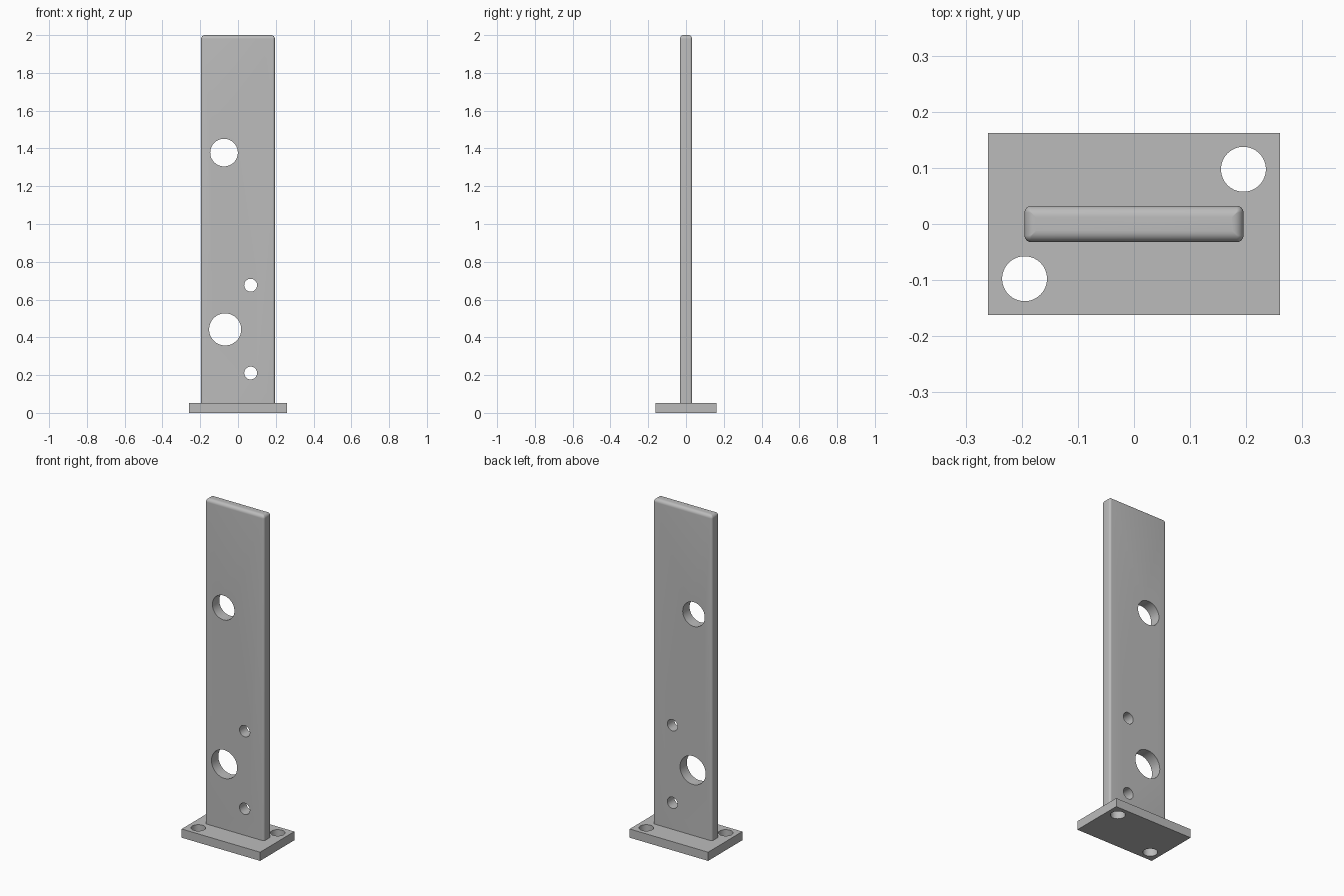
import bpy, bmesh, math
from mathutils import Matrix

cube = bpy.data.objects.get("Cube")
if cube:
    bpy.data.objects.remove(cube, do_unlink=True)

# Single plain metal colour
GREY = (0.5, 0.5, 0.5, 1)
metal = bpy.data.materials.new("grey_metal")
metal.use_nodes = True
metal.diffuse_color = GREY
metal.node_tree.nodes["Principled BSDF"].inputs["Base Color"].default_value = GREY


def add_object(name, bm):
    bmesh.ops.recalc_face_normals(bm, faces=bm.faces)
    mesh = bpy.data.meshes.new(name)
    bm.to_mesh(mesh)
    bm.free()
    mesh.materials.append(metal)
    obj = bpy.data.objects.new(name, mesh)
    bpy.context.collection.objects.link(obj)
    return obj


def drill(obj, holes, axis):
    """Cut round through-holes (x, y, z, radius) along an axis."""
    bm = bmesh.new()
    turn = Matrix.Rotation(math.pi / 2, 4, "X") if axis == "Y" else Matrix()
    for x, y, z, r in holes:
        bmesh.ops.create_cone(bm, cap_ends=True, segments=64, radius1=r, radius2=r,
                              depth=0.3, matrix=Matrix.Translation((x, y, z)) @ turn)
    cutter = add_object(obj.name + "_cutter", bm)
    cutter.hide_render = True
    mod = obj.modifiers.new("holes", "BOOLEAN")
    mod.operation, mod.solver, mod.object = "DIFFERENCE", "EXACT", cutter
    bpy.ops.object.select_all(action="DESELECT")
    obj.select_set(True)
    bpy.context.view_layer.objects.active = obj
    bpy.ops.object.modifier_apply(modifier=mod.name)
    bpy.data.objects.remove(cutter, do_unlink=True)
    bpy.ops.object.shade_smooth_by_angle(angle=math.radians(30))


def rounded_rect(hx, hy, r, steps=6):
    """Outline of a rectangle with rounded corners."""
    points = []
    for quarter, (sx, sy) in enumerate([(1, 1), (-1, 1), (-1, -1), (1, -1)]):
        for i in range(steps + 1):
            a = (quarter + i / steps) * math.pi / 2
            points.append((sx * (hx - r) + r * math.cos(a), sy * (hy - r) + r * math.sin(a)))
    return points


# Base plate with two bolt holes on a diagonal
BASE_TOP = 0.052
bm = bmesh.new()
bmesh.ops.create_cube(bm, size=1, matrix=Matrix.Translation((0, 0, BASE_TOP / 2))
                      @ Matrix.Diagonal((0.52, 0.324, BASE_TOP, 1)))
base = add_object("base_plate", bm)
drill(base, [(s * 0.195, s * 0.0975, 0, 0.04) for s in (1, -1)], "Z")

# Upright bar, lofted from rounded outlines with a rounded top edge
HX, HY, TOP, EDGE, CORNER = 0.195, 0.0325, 2.0, 0.02, 0.012
levels = [(BASE_TOP, 0)]
for i in range(9):
    a = i / 8 * math.pi / 2
    levels.append((TOP - EDGE + EDGE * math.sin(a), EDGE * (1 - math.cos(a))))
bm = bmesh.new()
rings = [[bm.verts.new((x, y, z)) for x, y in
          rounded_rect(HX - d, HY - d, max(CORNER - d, 0.001))] for z, d in levels]
for low, high in zip(rings, rings[1:]):
    for i in range(len(low)):
        j = (i + 1) % len(low)
        bm.faces.new((low[i], low[j], high[j], high[i]))
bm.faces.new(rings[0][::-1])
bm.faces.new(rings[-1])
bar = add_object("upright_bar", bm)
drill(bar, [(-0.074, 0, 1.378, 0.073), (-0.068, 0, 0.442, 0.085),
            (0.067, 0, 0.676, 0.034), (0.067, 0, 0.211, 0.034)], "Y")
